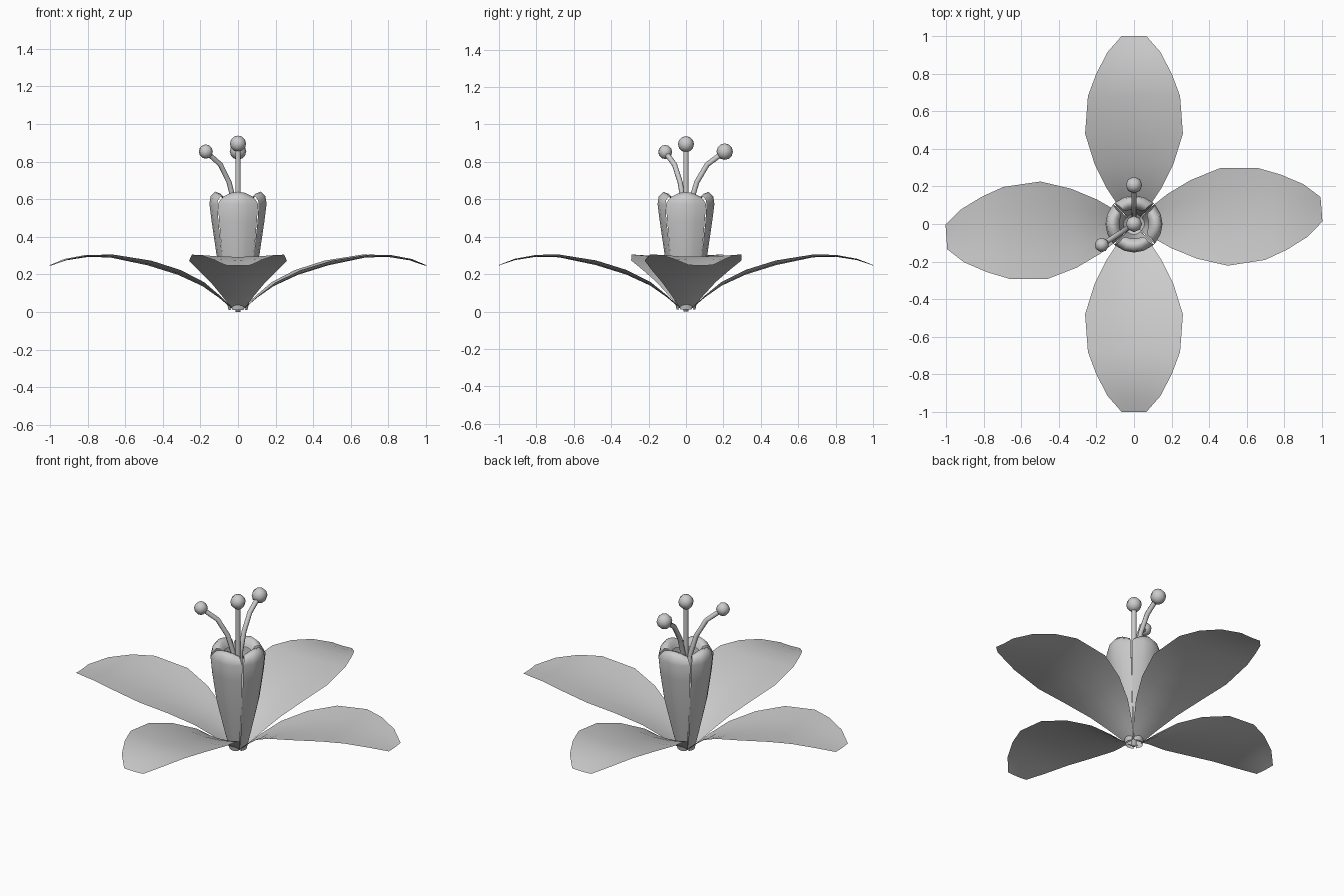
import bpy, bmesh, math
from mathutils import Matrix, Vector

if "Cube" in bpy.data.objects:
    bpy.data.objects.remove(bpy.data.objects["Cube"])


def finish(name, bm, angle=0.0):
    bm.transform(Matrix.Rotation(math.radians(angle), 4, 'Z'))
    bmesh.ops.recalc_face_normals(bm, faces=bm.faces)
    me = bpy.data.meshes.new(name)
    bm.to_mesh(me)
    bm.free()
    for p in me.polygons:
        p.use_smooth = True
    ob = bpy.data.objects.new(name, me)
    bpy.context.collection.objects.link(ob)
    return ob


def petal(name, rows, angle, cols=4):
    """Sheet along +x; each row is (radius, z, half width, edge lift, edge pull inward)."""
    bm = bmesh.new()
    grid = []
    for r, z, w, lift, pull in rows:
        line = []
        for i in range(cols + 1):
            t = 2 * i / cols - 1
            line.append(bm.verts.new((r - pull * t * t, w * t, z + lift * t * t)))
        grid.append(line)
    for a, b in zip(grid, grid[1:]):
        for i in range(cols):
            bm.faces.new((a[i], b[i], b[i + 1], a[i + 1]))
    finish(name, bm, angle)


# Wide spreading petals
outer = [(0.03, 0.015, 0.035, 0.005, 0), (0.10, 0.075, 0.085, 0.01, 0),
         (0.19, 0.138, 0.145, 0.02, 0), (0.32, 0.198, 0.21, 0.025, 0),
         (0.48, 0.248, 0.26, 0.025, 0), (0.68, 0.29, 0.245, 0.015, 0),
         (0.80, 0.293, 0.20, 0.01, 0), (0.915, 0.275, 0.14, 0.007, 0),
         (1.0, 0.246, 0.065, 0.003, 0)]
for i, ang in enumerate((4.5, 90, 184, 270)):
    petal(f"outer_petal_{i + 1}", outer, ang)

# Upright cupped petals with tips curling inward
inner = [(0.05, 0.01, 0.03, 0, 0.012), (0.075, 0.12, 0.052, 0, 0.02),
         (0.115, 0.31, 0.085, 0, 0.03), (0.14, 0.48, 0.10, 0, 0.036),
         (0.152, 0.575, 0.107, 0, 0.042), (0.146, 0.615, 0.095, -0.02, 0.04),
         (0.122, 0.64, 0.075, -0.025, 0.03), (0.095, 0.63, 0.06, -0.02, 0.02),
         (0.078, 0.59, 0.045, -0.01, 0.01)]
for i in range(4):
    petal(f"inner_petal_{i + 1}", inner, 90 * i)

# Stamens: bent tube stalk with a small ball on top
def stamen(name, reach, top, ball, angle, sides=8):
    path = [Vector((reach * f, 0, top * h)) for f, h in
            ((0, 0), (0.02, 0.4), (0.12, 0.68), (0.28, 0.81), (0.55, 0.92), (1, 1))]
    bm = bmesh.new()
    rings = []
    for i, p in enumerate(path):
        d = (path[min(i + 1, len(path) - 1)] - path[max(i - 1, 0)]).normalized()
        n = d.cross(Vector((0, 1, 0)))
        rings.append([bm.verts.new(p + 0.014 * (math.cos(a) * n + math.sin(a) * Vector((0, 1, 0))))
                      for a in (2 * math.pi * k / sides for k in range(sides))])
    for a, b in zip(rings, rings[1:]):
        for k in range(sides):
            j = (k + 1) % sides
            bm.faces.new((a[k], a[j], b[j], b[k]))
    bm.faces.new(rings[0])
    finish(name + "_stalk", bm, angle)
    bm = bmesh.new()
    bmesh.ops.create_uvsphere(bm, u_segments=8, v_segments=6, radius=ball,
                              matrix=Matrix.Translation(path[-1]))
    finish(name + "_ball", bm, angle)


stamen("centre_stamen", 0.0, 0.895, 0.043, 0)
stamen("back_stamen", 0.207, 0.855, 0.044, 90)
stamen("side_stamen", 0.204, 0.853, 0.038, 213)
